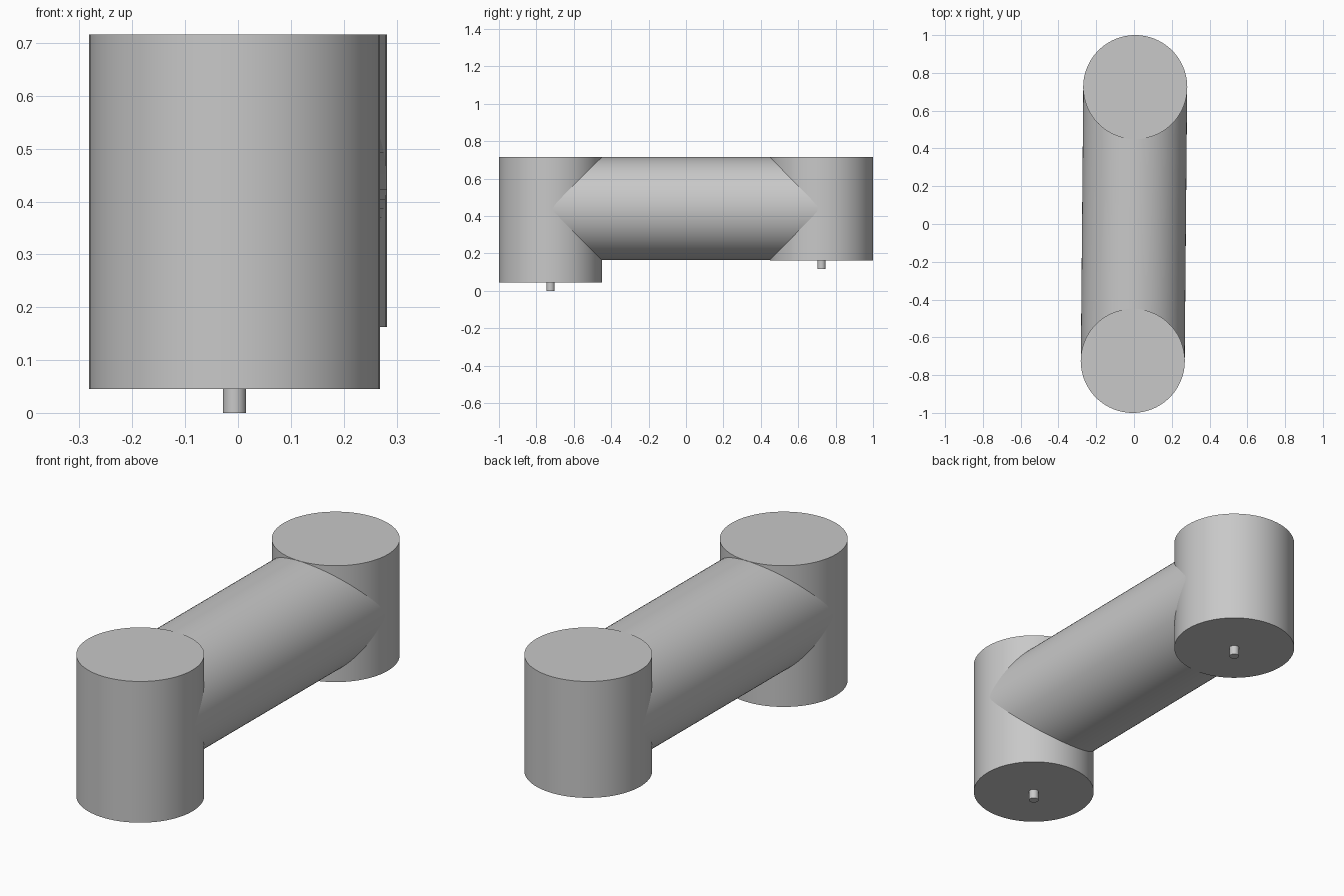
import bpy, math
from mathutils import Vector

cube = bpy.data.objects.get("Cube")
if cube:
    bpy.data.objects.remove(cube, do_unlink=True)

GREY = (0.58, 0.58, 0.58, 1)
grey = bpy.data.materials.new("plain grey")
grey.use_nodes = True
grey.diffuse_color = GREY
grey.node_tree.nodes["Principled BSDF"].inputs["Base Color"].default_value = GREY


def rod(name, start, end, radius, sides=96):
    """Smooth capped cylinder between two points."""
    a, b = Vector(start), Vector(end)
    axis = b - a
    bpy.ops.mesh.primitive_cylinder_add(
        vertices=sides, radius=radius, depth=axis.length,
        location=(a + b) / 2, rotation=axis.to_track_quat('Z', 'Y').to_euler())
    ob = bpy.context.object
    ob.name = name
    ob.data.materials.append(grey)
    bpy.ops.object.shade_smooth_by_angle(angle=math.radians(30))
    return ob


RADIUS, TOP, OFFSET, REACH = 0.2755, 0.716, 0.0065, 0.7245
PIN_RADIUS, PIN_LENGTH = 0.022, 0.045

# Upright end drums, each with a small pin underneath
for name, side, bottom in (("front", -1, 0.045), ("back", 1, 0.163)):
    x, y = side * OFFSET, side * REACH
    rod(name + "_drum", (x, y, bottom), (x, y, TOP), RADIUS)
    rod(name + "_pin", (x, y, bottom - PIN_LENGTH), (x, y, bottom + 0.01), PIN_RADIUS, 32)

# Horizontal arm joining the drums, just inside their top faces
rod("arm_tube", (-OFFSET, -REACH, 0.44), (OFFSET, REACH, 0.44), RADIUS - 0.0005)
